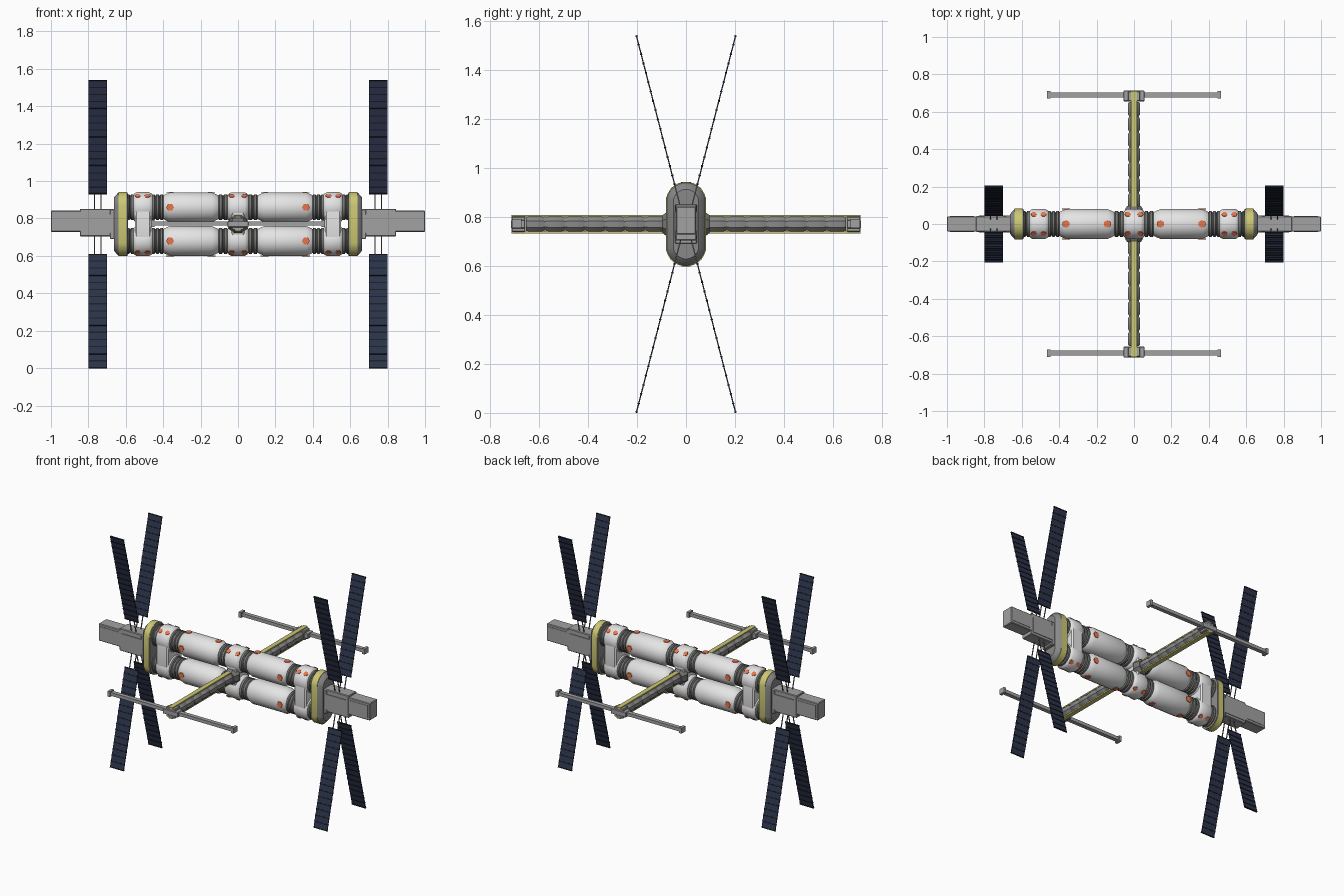
import bpy, bmesh, math
from mathutils import Vector, Matrix

if "Cube" in bpy.data.objects:
    bpy.data.objects.remove(bpy.data.objects["Cube"])

C = 0.77      # height of the station axis
H = 0.09      # offset of the two module rows


def mat(name, r, g, b):
    m = bpy.data.materials.new(name)
    m.diffuse_color = (r, g, b, 1)
    m.use_nodes = True
    m.node_tree.nodes["Principled BSDF"].inputs["Base Color"].default_value = m.diffuse_color
    return m


WHITE = mat("hull white", 0.78, 0.78, 0.78)
GREY = mat("structure grey", 0.36, 0.36, 0.36)
MID = mat("bulkhead grey", 0.25, 0.25, 0.25)
DARK = mat("collar dark grey", 0.18, 0.18, 0.175)
YELLOW = mat("band yellow", 0.60, 0.58, 0.17)
ORANGE = mat("marker orange", 0.85, 0.19, 0.075)
BLUE = mat("solar blue", 0.024, 0.034, 0.07)
BLACK = mat("frame black", 0.012, 0.012, 0.016)


def finish(name, bm, mats, smooth=True):
    bmesh.ops.recalc_face_normals(bm, faces=bm.faces)
    me = bpy.data.meshes.new(name)
    bm.to_mesh(me)
    bm.free()
    for m in mats:
        me.materials.append(m)
    ob = bpy.data.objects.new(name, me)
    bpy.context.collection.objects.link(ob)
    if smooth:
        bpy.ops.object.select_all(action='DESELECT')
        ob.select_set(True)
        bpy.context.view_layer.objects.active = ob
        bpy.ops.object.shade_smooth_by_angle(angle=math.radians(32))
    return ob


def loft(name, sections, mats, z=C, h=0.0, n=24, axis='X', sign=1):
    """Skin round (or stadium, when h > 0) sections (pos, radius, material index)."""
    bm = bmesh.new()
    rings = []
    for p, r, _ in sections:
        ring = []
        for i in range(n):
            a = 2 * math.pi * (i + 0.5) / n
            u, w = r * math.cos(a), r * math.sin(a)
            w += math.copysign(h, w)
            co = (p * sign, u, z + w) if axis == 'X' else (u, p * sign, z + w)
            ring.append(bm.verts.new(co))
        rings.append(ring)
    for k in range(len(rings) - 1):
        for i in range(n):
            j = (i + 1) % n
            f = bm.faces.new((rings[k][i], rings[k][j], rings[k + 1][j], rings[k + 1][i]))
            f.material_index = sections[k][2]
    bm.faces.new(rings[0]).material_index = sections[0][2]
    bm.faces.new(rings[-1]).material_index = sections[-1][2]
    return finish(name, bm, mats)


def box(name, center, size, m, bevel=0.0, rot=None):
    bm = bmesh.new()
    bmesh.ops.create_cube(bm, size=1, matrix=Matrix.Diagonal((*size, 1)))
    if bevel:
        bmesh.ops.bevel(bm, geom=bm.edges[:], offset=bevel, segments=1, affect='EDGES')
    bm.transform(Matrix.Translation(center) @ (rot or Matrix.Identity(4)))
    return finish(name, bm, [m], False)


def marker(x, z, angle, r, size):
    """Flat hexagon plate on the skin of a round module."""
    d = Vector((0, math.cos(angle), math.sin(angle)))
    bm = bmesh.new()
    bmesh.ops.create_cone(bm, cap_ends=True, segments=6, radius1=size, radius2=size, depth=0.004)
    bm.transform(Matrix.Translation(Vector((x, 0, z)) + d * r)
                 @ d.to_track_quat('Z', 'X').to_matrix().to_4x4())
    finish("marker", bm, [ORANGE], False)


def ribs(x0, x1, count):
    """Ribbed collar profile."""
    out, step = [], (x1 - x0) / count
    for i in range(count):
        a = x0 + i * step
        out += [(a, 0.063, 0), (a + step * .2, 0.070, 0), (a + step * .7, 0.070, 0), (a + step * .9, 0.063, 0)]
    return out


# --- two rows of pressurised modules ---
for row in (1, -1):
    z = C + row * H
    loft("center_node", [(-.056, .064, 0), (-.048, .074, 0), (-.036, .08, 0), (.036, .08, 0),
                         (.048, .074, 0), (.056, .064, 0)], [WHITE], z)
    for s in (1, -1):
        loft("inner_collar", ribs(.054, .108, 2), [DARK], z, sign=s)
        loft("long_module", [(.105, .062, 0), (.112, .068, 0), (.14, .080, 0), (.365, .080, 0),
                             (.393, .068, 0), (.40, .062, 0)], [WHITE], z, sign=s)
        loft("outer_collar", ribs(.398, .465, 3), [DARK], z, sign=s)
        loft("end_node", [(.455, .066, 0), (.463, .075, 0), (.475, .081, 0), (.543, .081, 0),
                          (.553, .075, 0), (.56, .066, 0)], [WHITE], z, sign=s)
        loft("end_collar", ribs(.555, .60, 2), [DARK], z, sign=s)
        # orange markers
        for x in (.155, .35):
            marker(s * (x + .013 * (1 if x > .2 else -1)), z, row * math.pi / 2, .0800, .021)
        for side in (0, math.pi):
            marker(s * .363, z, side, .0800, .021)
        for a in (50, 130):
            for x in (.034, .484, .536):
                marker(s * x, z, row * math.radians(a), .0805, .016)

# --- vertical links between rows ---
loft("center_link", [(-.036, .066, 0), (-.028, .074, 0), (.028, .074, 0), (.036, .066, 0)], [WHITE], h=H)
for s in (1, -1):
    loft("end_link", [(.465, .07, 0), (.474, .078, 0), (.543, .078, 0), (.552, .07, 0)], [WHITE], h=H, sign=s)

    # --- banded end bulkhead ---
    loft("end_bulkhead", [(.588, .070, 0), (.592, .080, 0), (.634, .080, 0),
                          (.642, .077, 0), (.664, .052, 0)], [MID], h=H, sign=s)
    loft("yellow_band", [(.597, .0825, 0), (.638, .0825, 0)], [YELLOW], h=H, sign=s)

    # --- docking boxes at the ends ---
    box("inner_box", (s * .75, 0, C + .008), (.19, .084, .148), GREY, .004)
    box("outer_box", (s * .9, 0, C + .015), (.20, .082, .114), GREY, .004)
    box("box_neck", (s * .66, 0, C), (.05, .09, .16), GREY, .004)
    for y in (1, -1):
        box("side_panel", (s * .755, y * .043, C + .002), (.15, .006, .10), GREY)
        box("outer_side_panel", (s * .92, y * .041, C + .015), (.13, .005, .08), GREY)

    # --- solar wings: tilted panels with slats and two struts each ---
    for up in (1, -1):
        for y in (1, -1):
            a = math.atan2(.167 * y, .65 * up)
            rot = Matrix.Rotation(-a, 4, 'X')
            d = (rot @ Vector((0, 0, 1)))
            root = Vector((s * .75, y * .046, C + up * .16))
            length = .61 / abs(d.z)
            box("solar_panel", root + d * length / 2, (.10, .005, length), BLUE, rot=rot)
            count = 16
            for i in range(count + 1):
                t = length * i / count
                t = min(max(t, .003), length - .003)
                box("panel_slat", root + d * t, (.101, .009, .006), BLACK, rot=rot)
            for dx in (-.017, .017):
                box("wing_strut", root - d * .045 + Vector((dx, 0, 0)), (.005, .005, .11), DARK, rot=rot)

# --- lateral arms with cross bars ---
for s in (1, -1):
    loft("arm_socket", [(.05, .055, 0), (.083, .05, 0), (.095, .04, 0)], [DARK], n=8, axis='Y', sign=s)
    prof, y0, step = [], .085, .0815
    k = 1 / math.cos(math.pi / 8)
    for i in range(7):
        a = y0 + i * step
        prof += [(a, .027 * k, 0), (a + .003, .027 * k, 0), (a + .012, .032 * k, 0),
                 (a + step - .012, .032 * k, 0), (a + step - .003, .027 * k, 0)]
    loft("arm", prof, [MID], n=8, axis='Y', sign=s)
    for up in (1, -1):
        box("arm_stripe", (0, s * .397, C + up * .0335), (.030, .63, .009), YELLOW)
    box("arm_head", (0, s * .683, C), (.066, .056, .064), GREY, .004)
    box("arm_head_wings", (0, s * .685, C), (.112, .058, .034), GREY, .003)
    box("cross_bar", (0, s * .69, C + .003), (.91, .027, .022), GREY)
    for x in (1, -1):
        box("bar_tip", (x * .455, s * .69, C + .003), (.018, .040, .036), GREY)
